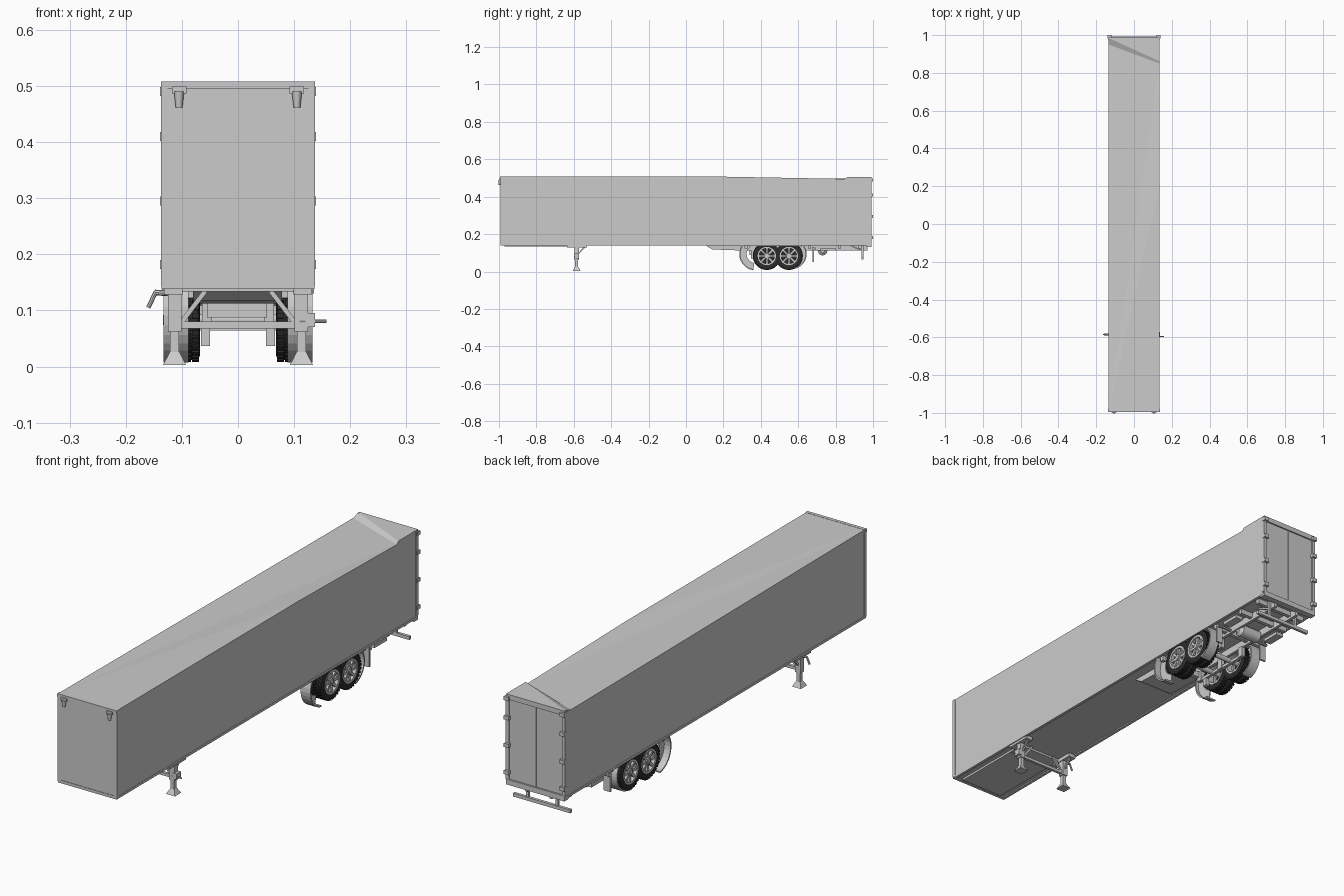
import bpy, bmesh
from math import sin, cos, pi, radians
from mathutils import Vector, Matrix

if "Cube" in bpy.data.objects:
    bpy.data.objects.remove(bpy.data.objects["Cube"])


def material(name, value):
    m = bpy.data.materials.new(name)
    m.use_nodes = True
    col = (value, value, value, 1)
    m.diffuse_color = col
    bsdf = m.node_tree.nodes["Principled BSDF"]
    bsdf.inputs["Base Color"].default_value = col
    bsdf.inputs["Roughness"].default_value = 0.7
    return m


GREY = material("light grey paint", 0.6)
RUBBER = material("black rubber", 0.025)


def finish(name, bm, mat, smooth=False):
    bmesh.ops.recalc_face_normals(bm, faces=bm.faces)
    me = bpy.data.meshes.new(name)
    bm.to_mesh(me)
    bm.free()
    me.materials.append(mat)
    ob = bpy.data.objects.new(name, me)
    bpy.context.collection.objects.link(ob)
    if smooth:
        bpy.ops.object.select_all(action="DESELECT")
        ob.select_set(True)
        bpy.context.view_layer.objects.active = ob
        bpy.ops.object.shade_smooth_by_angle(angle=radians(35))
    return ob


def box(name, x, y, z, mat=GREY):
    bm = bmesh.new()
    mid = Vector([(a + b) / 2 for a, b in (x, y, z)])
    size = [abs(b - a) for a, b in (x, y, z)]
    bmesh.ops.create_cube(bm, size=1, matrix=Matrix.Translation(mid) @ Matrix.Diagonal((*size, 1)))
    return finish(name, bm, mat)


def rod(name, p, q, r, sides=12, r2=None):
    p, q = Vector(p), Vector(q)
    rot = (q - p).to_track_quat("Z", "Y").to_matrix().to_4x4()
    if sides == 4:
        rot = rot @ Matrix.Rotation(pi / 4, 4, "Z")
    bm = bmesh.new()
    bmesh.ops.create_cone(bm, cap_ends=True, segments=sides, radius1=r,
                          radius2=r if r2 is None else r2, depth=(q - p).length,
                          matrix=Matrix.Translation((p + q) / 2) @ rot)
    return finish(name, bm, GREY, sides > 4)


def prism(name, yz, x0, x1, mat=GREY):
    # side outline extruded across the trailer
    bm = bmesh.new()
    f = bm.faces.new([bm.verts.new((x0, y, z)) for y, z in yz])
    ext = bmesh.ops.extrude_face_region(bm, geom=[f])["geom"]
    bmesh.ops.translate(bm, vec=(x1 - x0, 0, 0), verts=[v for v in ext if isinstance(v, bmesh.types.BMVert)])
    return finish(name, bm, mat)


def lathe(name, profile, y, z, mat, n=32):
    # closed (x, radius) profile turned about the axle line
    bm = bmesh.new()
    rings = [[bm.verts.new((x, y + r * cos(2 * pi * i / n), z + r * sin(2 * pi * i / n)))
              for i in range(n)] for x, r in profile]
    for a, b in zip(rings, rings[1:] + rings[:1]):
        for i in range(n):
            j = (i + 1) % n
            bm.faces.new((a[i], a[j], b[j], b[i]))
    return finish(name, bm, mat, True)


# --- Cargo box with sagging roof and raised rear corner ---
W, FRONT, REAR, BASE, TOP = 0.135, -0.99, 0.985, 0.143, 0.507
bm = bmesh.new()
pts = {
    "a": (-W, FRONT, TOP), "b": (W, FRONT, TOP), "c": (W, 0.2, TOP), "d": (W, 0.85, 0.495),
    "e": (W, 0.862, 0.506), "f": (W, REAR, 0.506), "g": (-W, REAR, 0.506), "h": (-W, 0.95, 0.496),
    "i": (-W, FRONT, BASE), "j": (W, FRONT, BASE), "k": (W, REAR, BASE), "l": (-W, REAR, BASE)}
v = {k: bm.verts.new(p) for k, p in pts.items()}
for loop in ("abc", "acd", "adh", "hdeg", "efg", "abji", "jbcdefk", "gfkl", "hgli", "hia", "ijkl"):
    bm.faces.new([v[k] for k in loop])
finish("cargo_box", bm, GREY)

# --- Box trim ---
box("front_top_lip", (-W - .002, W + .002), (FRONT - .004, FRONT + .01), (0.495, 0.508))
box("front_sill", (-W, W), (FRONT - .002, FRONT + .012), (0.138, 0.15))
box("rear_sill", (-W, W), (0.965, 0.992), (0.13, 0.152))
box("rear_header", (-W, W), (0.98, 0.991), (0.485, 0.506))
box("door_seam", (-.002, .002), (0.984, 0.988), (0.152, 0.485))
for s in (-1, 1):
    side = "left" if s > 0 else "right"
    box(side + "_side_rail", (s * .124, s * (W + .001)), (FRONT, REAR), (0.138, 0.148))
    box(side + "_front_post", (s * .126, s * (W + .002)), (FRONT - .002, FRONT + .012), (BASE, 0.5))
    box(side + "_rear_post", (s * .122, s * (W + .002)), (0.975, 0.991), (0.15, 0.5))
    for z in (0.182, 0.295, 0.41, 0.49):
        box(side + "_door_hinge", (s * .118, s * (W + .004)), (0.982, 1.0), (z - .008, z + .008))
    # marker lamps hung from the front lip
    box(side + "_lamp_bracket", (s * .092, s * .118), (FRONT - .008, FRONT), (0.487, 0.499))
    rod(side + "_front_lamp", (s * .105, FRONT - .005, 0.49), (s * .105, FRONT - .005, 0.462), 0.009, 12, 0.006)

# --- Landing gear ---
LY = -0.585
for s in (-1, 1):
    side = "left" if s > 0 else "right"
    x = s * .113
    box(side + "_leg_mount", (s * .098, s * .132), (LY - .05, LY + .055), (0.128, 0.145))
    box(side + "_leg_outer", (x - .012, x + .012), (LY - .012, LY + .012), (0.062, 0.14))
    box(side + "_leg_inner", (x - .008, x + .008), (LY - .008, LY + .008), (0.015, 0.07))
    rod(side + "_foot", (x, LY, 0.003), (x, LY, 0.026), 0.029, 4, 0.012)
    rod(side + "_leg_strut", (s * .1, LY, 0.08), (s * .058, LY, 0.135), 0.006, 4)
    rod(side + "_leg_brace", (x, LY, 0.085), (x, LY + .05, 0.138), 0.005, 4)
box("leg_crossbar", (-.113, .113), (LY - .006, LY + .006), (0.068, 0.08))
rod("crank_shaft", (.11, LY - .01, 0.081), (.158, LY - .01, 0.081), 0.003, 8)
box("crank_gearbox", (.12, .137), (LY - .014, LY + .014), (0.07, 0.095))
rod("crank_arm", (-.12, LY, 0.13), (-.148, LY, 0.132), 0.005, 8)
rod("crank_grip", (-.146, LY, 0.134), (-.16, LY, 0.105), 0.004, 8)

# --- Underframe ---
box("nose_plate", (-.1, .1), (-.97, -.6), (0.134, 0.144))
prism("underframe_wedge", [(0.1, 0.143), (0.31, 0.143), (0.31, 0.112), (0.14, 0.118)], -.08, .078)
for s in (-1, 1):
    side = "left" if s > 0 else "right"
    box(side + "_frame_rail", (s * .05, s * .062), (0.3, 0.97), (0.112, 0.144))
    for y in (0.36, 0.49, 0.62):
        box(side + "_spring_hanger", (s * .046, s * .064), (y - .012, y + .012), (0.07, 0.115))
    rod(side + "_leaf_spring", (s * .055, 0.36, 0.075), (s * .055, 0.62, 0.075), 0.009, 4)
    box(side + "_brake_chamber", (s * .05, s * .066), (0.38, 0.4), (0.037, 0.07))
for y in (0.32, 0.49, 0.66, 0.82, 0.93):
    box("cross_member", (-.12, .12), (y - .008, y + .008), (0.122, 0.144))
box("slider_beam", (-.055, .052), (0.34, 0.36), (0.087, 0.113))
rod("air_tank", (-.045, 0.73, 0.112), (.045, 0.73, 0.112), 0.026, 20)
for s in (-1, 1):
    rod("air_tank_cap", (s * .045, 0.73, 0.112), (s * .056, 0.73, 0.112), 0.026, 20, 0.012)

# --- Rear bumper and lamp brackets ---
box("rear_bumper", (-.132, .132), (0.938, 0.95), (0.064, 0.078))
for s in (-1, 1):
    side = "left" if s > 0 else "right"
    box(side + "_bumper_post", (s * .062, s * .074), (0.938, 0.948), (0.07, 0.143))
    rod(side + "_bumper_brace", (s * .068, 0.943, 0.11), (s * .068, 0.88, 0.14), 0.005, 4)
    rod(side + "_flap_arm", (s * .06, 0.69, 0.122), (s * .13, 0.69, 0.122), 0.006, 8)
    box(side + "_flap_hanger", (s * .1, s * .13), (0.676, 0.684), (0.05, 0.13))
    box(side + "_tail_bracket", (s * .09, s * .125), (0.72, 0.8), (0.112, 0.126))

# --- Axles, dual wheels and mudguards ---
WZ, TR, RIM = 0.083, 0.071, 0.047


def arc(cy, cz, r, a0, a1, n=12):
    return [(cy + r * cos(radians(a0 + (a1 - a0) * i / n)), cz + r * sin(radians(a0 + (a1 - a0) * i / n)))
            for i in range(n + 1)]


def tread(name, x0, x1, y):
    # raised blocks around the tyre
    bm = bmesh.new()
    for i in range(30):
        for k in (0, 1):
            m = (Matrix.Translation((0, y, WZ)) @ Matrix.Rotation((i + k / 2) * pi / 15, 4, "X")
                 @ Matrix.Translation((x0 + (x1 - x0) * (.27 + .46 * k), 0, TR))
                 @ Matrix.Diagonal((abs(x1 - x0) * .42, .009, .007, 1)))
            bmesh.ops.create_cube(bm, size=1, matrix=m)
    finish(name, bm, RUBBER)


for y in (0.432, 0.55):
    rod("axle", (-.12, y, WZ), (.12, y, WZ), 0.011, 16)
    for s in (-1, 1):
        side = "left" if s > 0 else "right"
        for x0, x1 in ((.068, .098), (.103, .133)):
            d = x1 - x0
            prof = [(s * (x0 + d * t), r) for t, r in (
                (.1, RIM), (0, .054), (0, .064), (.12, TR), (.88, TR), (1, .064), (1, .054), (.9, RIM))]
            lathe(side + "_tyre", prof, y, WZ, RUBBER)
            tread(side + "_tread", s * x0, s * x1, y)
            lathe(side + "_rim_ring", [(s * x, r) for x, r in (
                (x0 + .001, .049), (x1 - .001, .049), (x1 - .001, .041), (x0 + .001, .041))], y, WZ, GREY)
        # spoked outer face over a dark backing
        lathe(side + "_wheel_backing", [(s * .113, .042), (s * .116, .042), (s * .116, .005), (s * .113, .005)],
              y, WZ, RUBBER)
        for i in range(8):
            a = i * pi / 4
            rod(side + "_spoke", (s * .122, y + .012 * cos(a), WZ + .012 * sin(a)),
                (s * .124, y + .043 * cos(a), WZ + .043 * sin(a)), 0.0075, 4)
        rod(side + "_hub", (s * .112, y, WZ), (s * .131, y, WZ), 0.02, 16, 0.014)
        rod(side + "_hub_cap", (s * .13, y, WZ), (s * .134, y, WZ), 0.009, 12)

for s in (-1, 1):
    side = "left" if s > 0 else "right"
    for part, cy, r, a0, a1 in (("front", .372, .087, 125, 262), ("rear", .565, .08, -75, 40)):
        outer = arc(cy, .093, r, a0, a1)
        prism(f"{side}_{part}_mudguard", outer + arc(cy, .093, r - .006, a1, a0), s * .088, s * .133)
        prism(f"{side}_{part}_mudguard_panel", outer + arc(cy, .093, r * .55, a1, a0), s * .1, s * .104)
    rod(side + "_mudguard_stay", (s * .055, 0.32, 0.13), (s * .11, 0.32, 0.15), 0.005, 8)
